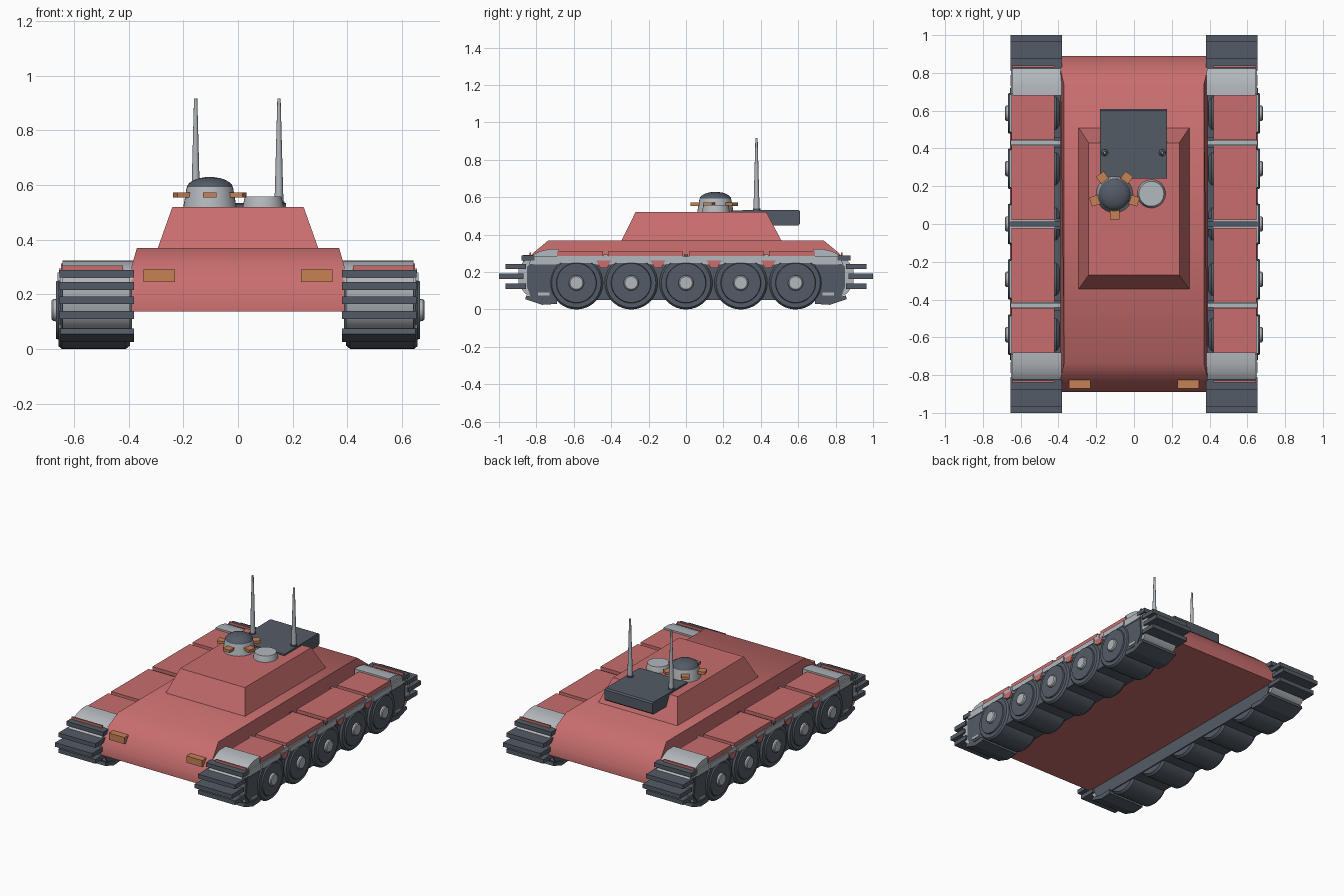
import bpy, bmesh, math
from mathutils import Vector, Matrix

if "Cube" in bpy.data.objects:
    bpy.data.objects.remove(bpy.data.objects["Cube"])


def mat(name, rgb):
    m = bpy.data.materials.new(name)
    m.diffuse_color = (*rgb, 1)
    m.use_nodes = True
    m.node_tree.nodes["Principled BSDF"].inputs["Base Color"].default_value = m.diffuse_color
    return m


RED = mat("red paint", (0.58, 0.155, 0.155))
DARK = mat("dark grey", (0.088, 0.105, 0.132))
LIGHT = mat("light grey", (0.45, 0.48, 0.51))
ORANGE = mat("orange", (0.57, 0.22, 0.09))


def finish(name, bm, m, smooth=None):
    bmesh.ops.recalc_face_normals(bm, faces=bm.faces[:])
    me = bpy.data.meshes.new(name)
    bm.to_mesh(me)
    bm.free()
    me.materials.append(m)
    ob = bpy.data.objects.new(name, me)
    bpy.context.collection.objects.link(ob)
    if smooth:
        bpy.ops.object.select_all(action='DESELECT')
        ob.select_set(True)
        bpy.context.view_layer.objects.active = ob
        bpy.ops.object.shade_smooth_by_angle(angle=math.radians(smooth))
    return ob


def loft(name, a, b, m, smooth=None):
    """Solid between two matching closed outlines."""
    bm = bmesh.new()
    va = [bm.verts.new(p) for p in a]
    vb = [bm.verts.new(p) for p in b]
    n = len(a)
    bm.faces.new(va)
    bm.faces.new(vb[::-1])
    for i in range(n):
        bm.faces.new((va[i], vb[i], vb[(i + 1) % n], va[(i + 1) % n]))
    return finish(name, bm, m, smooth)


def prism(name, profile, x0, x1, m, smooth=None):
    """Side profile of (y, z) points extruded along x."""
    return loft(name, [(x0, y, z) for y, z in profile],
                [(x1, y, z) for y, z in profile], m, smooth)


def rect(x0, x1, y0, y1, z):
    return [(x0, y0, z), (x1, y0, z), (x1, y1, z), (x0, y1, z)]


def box(name, x0, x1, y0, y1, z0, z1, m):
    return loft(name, rect(x0, x1, y0, y1, z0), rect(x0, x1, y0, y1, z1), m)


def lathe(name, profile, loc, m, n=32, axis='Z', smooth=35):
    """Profile of (radius, height) points turned round an axis."""
    bm = bmesh.new()
    rings = [[bm.verts.new((r * math.cos(2 * math.pi * i / n),
                            r * math.sin(2 * math.pi * i / n), h))
              for i in range(n)] for r, h in profile]
    bm.faces.new(rings[0])
    bm.faces.new(rings[-1])
    for a, b in zip(rings, rings[1:]):
        for i in range(n):
            bm.faces.new((a[i], a[(i + 1) % n], b[(i + 1) % n], b[i]))
    rot = {'Z': Matrix(), 'X': Matrix.Rotation(math.pi / 2, 4, 'Y'),
           '-X': Matrix.Rotation(-math.pi / 2, 4, 'Y')}[axis]
    bm.transform(Matrix.Translation(loc) @ rot)
    return finish(name, bm, m, smooth)


# Hull and raised superstructure
hull = [(-0.89, 0.137), (-0.89, 0.2), (-0.82, 0.3), (-0.735, 0.37),
        (0.735, 0.37), (0.82, 0.3), (0.89, 0.2), (0.89, 0.137)]
ob = prism("hull", hull, -0.39, 0.39, RED)
for v in ob.data.vertices:
    if v.co.z > 0.35:
        v.co.x *= 0.37 / 0.39
bpy.context.view_layer.objects.active = ob
ob.select_set(True)
bpy.ops.object.shade_smooth_by_angle(angle=math.radians(58))
loft("superstructure", rect(-0.295, 0.295, -0.347, 0.512, 0.365),
     rect(-0.24, 0.24, -0.27, 0.43, 0.52), RED)

# Rear stowage box, underside corner cut at the back
prism("rear_box", [(0.24, 0.5), (0.24, 0.53), (0.6, 0.533), (0.61, 0.525),
                   (0.61, 0.46), (0.6, 0.45), (0.4, 0.45)], -0.18, 0.175, DARK)

# Antennas with small base collars
for x in (-0.155, 0.15):
    lathe("antenna", [(0.017, 0.52), (0.014, 0.62), (0.006, 0.917)],
          (x, 0.377, 0), LIGHT, 12)
    lathe("antenna_collar", [(0.02, 0.525), (0.02, 0.54)], (x, 0.377, 0), DARK, 12)

# Cupola, dome, vision blocks and round hatch
cx, cy = -0.103, 0.157
lathe("cupola", [(0.098, 0.515), (0.086, 0.585), (0.084, 0.592)], (cx, cy, 0), LIGHT)
dome = [(0.085 * math.cos(t), 0.588 + 0.041 * math.sin(t))
        for t in (0, 0.25, 0.5, 0.8, 1.1, 1.35, 1.52)]
lathe("cupola_dome", dome, (cx, cy, 0), DARK, smooth=50)
for k in range(5):
    a = math.radians(-90 + 72 * k)
    ob = box("vision_block", 0.075, 0.133, -0.025, 0.025, 0.554, 0.572, ORANGE)
    ob.data.transform(Matrix.Translation((cx, cy, 0)) @ Matrix.Rotation(a, 4, 'Z'))
lathe("round_hatch", [(0.076, 0.515), (0.069, 0.55), (0.066, 0.558)],
      (0.092, 0.16, 0), LIGHT)


def both_ends(half):
    """Mirror a half outline, given bottom to top at +y, to a closed outline."""
    return half + [(-y, z) for y, z in half[::-1]]


def turn(points, s):
    return [(s * y, z) for y, z in points]


for s in (-1, 1):
    # Headlight
    box("headlight", s * 0.23, s * 0.345, -0.872, -0.785, 0.245, 0.29, ORANGE)

    # Running gear core, drums at the ends and side skirts
    core = both_ends([(0.72, 0.05), (0.78, 0.045), (0.83, 0.07), (0.85, 0.12),
                      (0.85, 0.23), (0.82, 0.255)])
    prism("track_core", core, s * 0.388, s * 0.645, DARK)
    prism("skirt_rail", both_ends([(0.80, 0.24), (0.84, 0.245), (0.82, 0.285)]),
          s * 0.42, s * 0.652, LIGHT)
    for y in (-0.44, -0.15, 0.15, 0.44):
        prism("rail_gusset", [(y - 0.04, 0.262), (y - 0.018, 0.222),
                              (y + 0.018, 0.222), (y + 0.04, 0.262)],
              s * 0.42, s * 0.657, RED)

    # Road wheels with raised disc and hub
    ax = 'X' if s > 0 else '-X'
    for i in range(-2, 3):
        c = (0, 0.293 * i, 0.142)
        lathe("road_wheel", [(0.13, 0.395), (0.142, 0.41), (0.142, 0.645),
                             (0.132, 0.657)], c, DARK, 36, ax)
        lathe("wheel_disc", [(0.11, 0.65), (0.105, 0.666)], c, DARK, 36, ax)
        lathe("wheel_hub", [(0.042, 0.66), (0.04, 0.677), (0.034, 0.682)],
              c, LIGHT, 16, ax)
        box("rail_top_clip", s * 0.5, s * 0.66, c[1] - 0.1, c[1] + 0.1,
            0.248, 0.28, LIGHT)

    # Fender panels and the strips between them
    for y0, y1 in ((-0.69, -0.445), (-0.415, -0.02), (0.02, 0.415), (0.445, 0.69)):
        box("fender_panel", s * 0.42, s * 0.648, y0, y1, 0.275, 0.312, RED)
    for y, m in ((-0.43, LIGHT), (0, DARK), (0.43, LIGHT)):
        box("fender_strip", s * 0.388, s * 0.655, y - 0.012, y + 0.012, 0.26, 0.295, m)
        box("fender_joint", s * 0.39, s * 0.65, y - 0.028, y + 0.028, 0.25, 0.284, DARK)

    for e in (-1, 1):
        # Curved fender end with a thin red trim plate
        cap = [(0.68, 0.323), (0.735, 0.322), (0.78, 0.312), (0.82, 0.292),
               (0.85, 0.262), (0.855, 0.245), (0.80, 0.25), (0.68, 0.27)]
        prism("fender_end", turn(cap, e), s * 0.385, s * 0.642, LIGHT, 40)
        box("fender_trim", s * 0.42, s * 0.645, e * 0.828, e * 0.838, 0.285, 0.305, RED)
        # Light end drum and the dark track plates round it
        drum = [(0.74, 0.055), (0.80, 0.055), (0.86, 0.085), (0.895, 0.13),
                (0.895, 0.225), (0.86, 0.265), (0.74, 0.265)]
        prism("end_drum", turn(drum, e), s * 0.395, s * 0.642, LIGHT, 40)
        prism("end_drum_side", turn([(0.6, 0.06), (0.80, 0.06), (0.84, 0.12),
                                     (0.83, 0.235), (0.6, 0.235)], e),
              s * 0.39, s * 0.65, DARK)
        for y0, y1, z in ((0.855, 0.965, 0.23), (0.87, 1.0, 0.178),
                          (0.855, 0.965, 0.124), (0.81, 0.88, 0.275)):
            box("track_plate", s * 0.38, s * 0.654, e * y0, e * y1,
                z - 0.014, z + 0.014, DARK)
        low = [(0.69, 0.03), (0.77, 0.025), (0.86, 0.055), (0.855, 0.075),
               (0.77, 0.055), (0.69, 0.06)]
        prism("lower_track_plate", turn(low, e), s * 0.38, s * 0.65, DARK)
        box("guide_plate", s * 0.5, s * 0.655, e * 0.73, e * 0.79, 0.075, 0.09, LIGHT)
